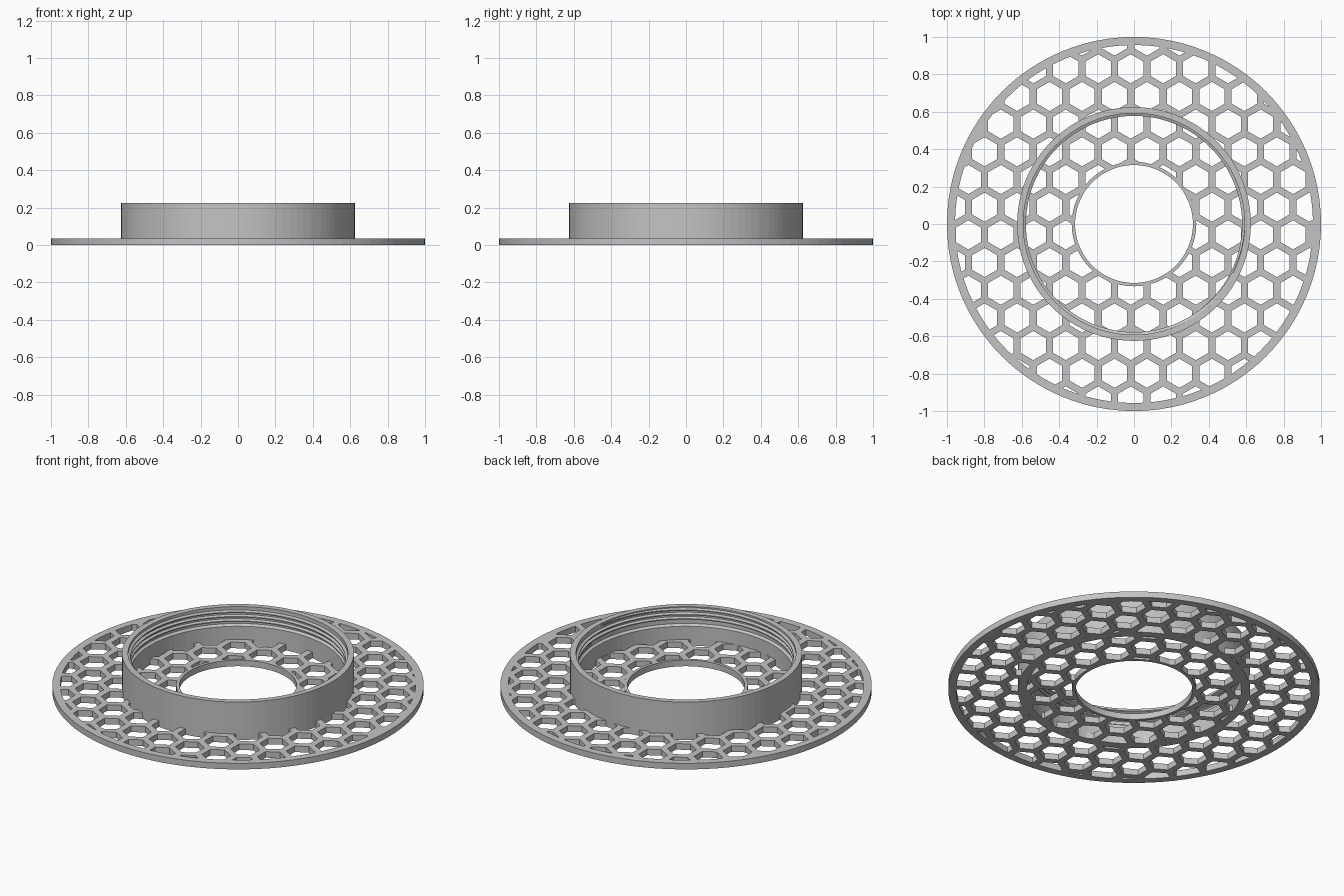
import bpy, bmesh, math

if "Cube" in bpy.data.objects:
    bpy.data.objects.remove(bpy.data.objects["Cube"])

PLATE_H = 0.036
WALL_H = 0.225
PITCH = 0.1736            # hexagon spacing along x
ROW = 0.148               # spacing of the rows along y
SHIFT = -0.0175           # the pattern sits slightly off centre
HEX_R = 0.135 / math.sqrt(3)

grey = bpy.data.materials.new("plain grey")
grey.diffuse_color = (0.55, 0.55, 0.55, 1)
grey.use_nodes = True
grey.node_tree.nodes["Principled BSDF"].inputs["Base Color"].default_value = grey.diffuse_color


def finish(name, bm):
    bmesh.ops.recalc_face_normals(bm, faces=bm.faces)
    mesh = bpy.data.meshes.new(name)
    bm.to_mesh(mesh)
    bm.free()
    mesh.materials.append(grey)
    obj = bpy.data.objects.new(name, mesh)
    bpy.context.collection.objects.link(obj)
    return obj


def lathe(name, profile, segs=96):
    """Closed (radius, height) profile turned around the z axis."""
    bm = bmesh.new()
    loops = []
    for i in range(segs):
        a = 2 * math.pi * i / segs
        loops.append([bm.verts.new((r * math.cos(a), r * math.sin(a), z))
                      for r, z in profile])
    n = len(profile)
    for i in range(segs):
        p, q = loops[i], loops[(i + 1) % segs]
        for j in range(n):
            k = (j + 1) % n
            bm.faces.new((p[j], q[j], q[k], p[k]))
    return finish(name, bm)


def ring(name, r_in, r_out, z0, z1):
    return lathe(name, ((r_in, z0), (r_out, z0), (r_out, z1), (r_in, z1)))


# Hexagonal cutters, pointed towards +y, in staggered rows
bm = bmesh.new()
for k in range(-2, 14):
    y = 0.83 - k * ROW
    for n in range(-7, 8):
        x = (n + 0.5 * (k % 2)) * PITCH + SHIFT
        if not 0.24 < math.hypot(x, y) < 1.05:
            continue
        rims = []
        for z in (-0.1, 0.1):
            rims.append([bm.verts.new((x + HEX_R * math.sin(i * math.pi / 3),
                                       y + HEX_R * math.cos(i * math.pi / 3), z))
                         for i in range(6)])
        bm.faces.new(rims[0])
        bm.faces.new(rims[1][::-1])
        for i in range(6):
            j = (i + 1) % 6
            bm.faces.new((rims[0][i], rims[0][j], rims[1][j], rims[1][i]))
cutter = finish("hexagon_cutter", bm)
cutter.hide_render = True
cutter.hide_viewport = True

# Honeycomb plate
plate = ring("honeycomb_plate", 0.325, 0.975, 0, PLATE_H)
mod = plate.modifiers.new("hexagon holes", 'BOOLEAN')
mod.operation = 'DIFFERENCE'
mod.solver = 'EXACT'
mod.object = cutter
bpy.context.view_layer.update()
cut_mesh = bpy.data.meshes.new_from_object(
    plate.evaluated_get(bpy.context.evaluated_depsgraph_get()))
plate.modifiers.clear()
plate.data = cut_mesh
bpy.data.objects.remove(cutter)

# Solid rims, and the raised collar with a recess for the thread
ring("outer_rim", 0.957, 1.0, 0, PLATE_H)
ring("inner_rim", 0.315, 0.333, 0, PLATE_H)
lathe("collar", ((0.578, 0), (0.625, 0), (0.625, WALL_H), (0.592, WALL_H),
                 (0.592, 0.125), (0.578, 0.115)))

# Screw thread: a ridge wound inside the collar
bm = bmesh.new()
STEPS, TURNS, THREAD = 288, 3, 0.026
prev = None
for i in range(STEPS + 1):
    t = i / STEPS
    a = 2 * math.pi * TURNS * t
    z = 0.135 + THREAD * TURNS * t
    depth = 0.0135 * min(1, t * 20, (1 - t) * 20) + 0.0005
    sec = [bm.verts.new((r * math.cos(a), r * math.sin(a), z + dz))
           for r, dz in ((0.596, -0.011), (0.592 - depth, -0.003),
                         (0.592 - depth, 0.003), (0.596, 0.011))]
    if prev:
        for j in range(4):
            k = (j + 1) % 4
            bm.faces.new((prev[j], sec[j], sec[k], prev[k]))
    else:
        bm.faces.new(sec)
    prev = sec
bm.faces.new(prev[::-1])
finish("inner_thread", bm)
